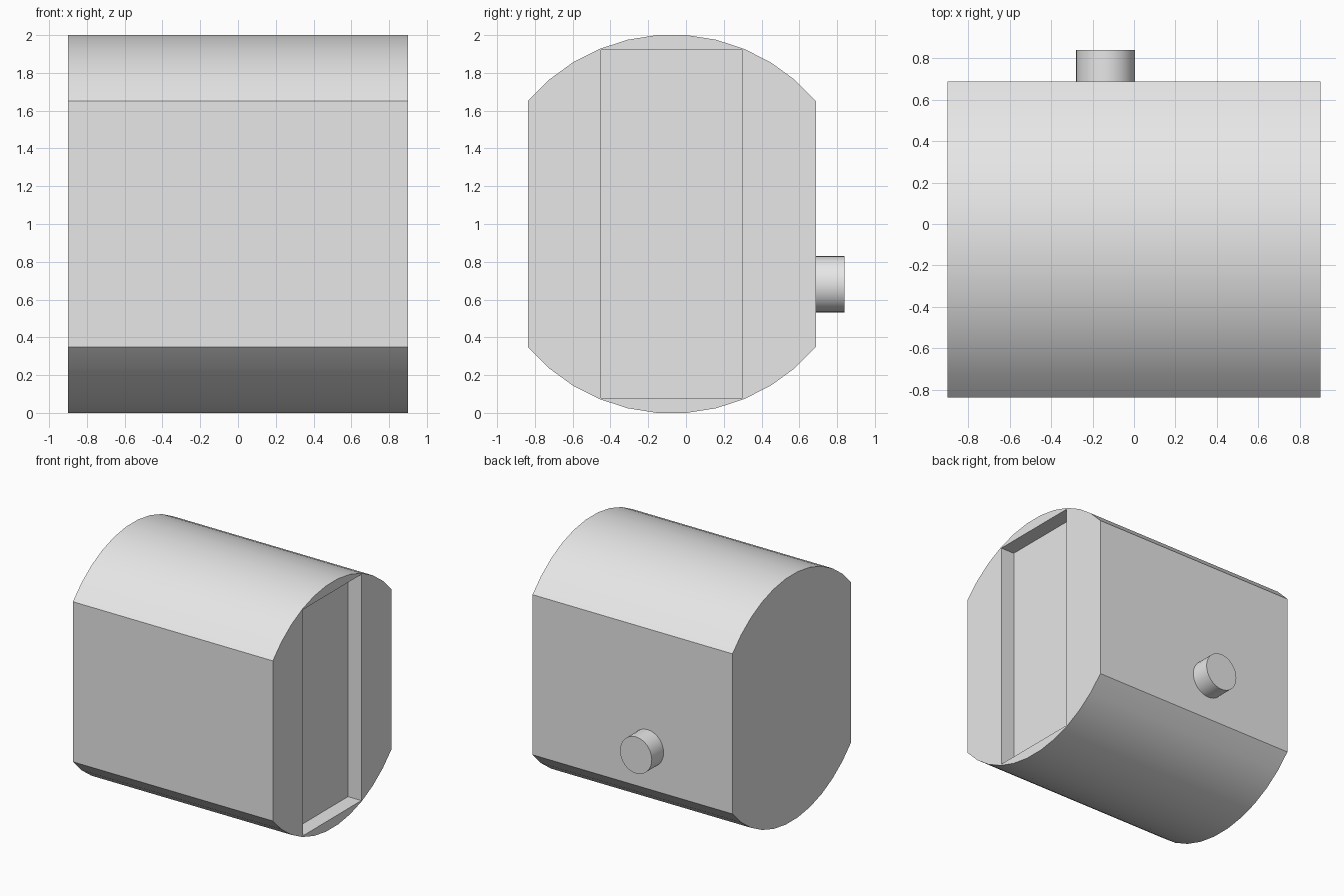
import bpy, bmesh, math
from mathutils import Vector

cube = bpy.data.objects.get("Cube")
if cube:
    bpy.data.objects.remove(cube, do_unlink=True)

CENTRE_Y, HALF_X = -0.075, 0.9
STEP = math.radians(9)
RADIUS = 1 / math.cos(STEP / 2)

grey = bpy.data.materials.new("plain grey")
grey.use_nodes = True
grey.diffuse_color = (0.8, 0.8, 0.8, 1)
grey.node_tree.nodes["Principled BSDF"].inputs["Base Color"].default_value = grey.diffuse_color


def prism(name, points, direction):
    """Extrude a closed outline into a solid."""
    bm = bmesh.new()
    face = bm.faces.new([bm.verts.new(p) for p in points])
    grown = bmesh.ops.extrude_face_region(bm, geom=[face], use_keep_orig=True)
    verts = [g for g in grown["geom"] if isinstance(g, bmesh.types.BMVert)]
    bmesh.ops.translate(bm, verts=verts, vec=Vector(direction))
    bmesh.ops.recalc_face_normals(bm, faces=bm.faces)
    mesh = bpy.data.meshes.new(name)
    bm.to_mesh(mesh)
    bm.free()
    mesh.materials.append(grey)
    obj = bpy.data.objects.new(name, mesh)
    bpy.context.collection.objects.link(obj)
    return obj


def select_only(obj):
    bpy.ops.object.select_all(action="DESELECT")
    obj.select_set(True)
    bpy.context.view_layer.objects.active = obj


# Housing: flat front and back, arched top and bottom
arc = [(i - 5.5) * STEP for i in range(12)]
angles = arc + [a + math.pi for a in arc]
outline = [(-HALF_X, CENTRE_Y + RADIUS * math.sin(a), 1 + RADIUS * math.cos(a)) for a in angles]
housing = prism("housing", outline, (2 * HALF_X, 0, 0))

# Shallow rectangular recess in the +x end
corners = [(-1, -1), (1, -1), (1, 1), (-1, 1)]
opening = [(HALF_X - 0.12, CENTRE_Y + 0.375 * sy, 1 + 0.92 * sz) for sy, sz in corners]
cutter = prism("recess_cutter", opening, (0.3, 0, 0))
cutter.hide_render = True
cut = housing.modifiers.new("recess", "BOOLEAN")
cut.operation = "DIFFERENCE"
cut.solver = "EXACT"
cut.object = cutter
select_only(housing)
bpy.ops.object.modifier_apply(modifier=cut.name)
bpy.data.objects.remove(cutter, do_unlink=True)

# Round knob on the back
SIDES = 32
turns = [2 * math.pi * i / SIDES for i in range(SIDES)]
rim = [(-0.137 + 0.143 * math.cos(t), 0.685, 0.681 + 0.149 * math.sin(t)) for t in turns]
knob = prism("back_knob", rim, (0, 0.155, 0))

for obj in (housing, knob):
    select_only(obj)
    bpy.ops.object.shade_smooth_by_angle(angle=math.radians(30))
